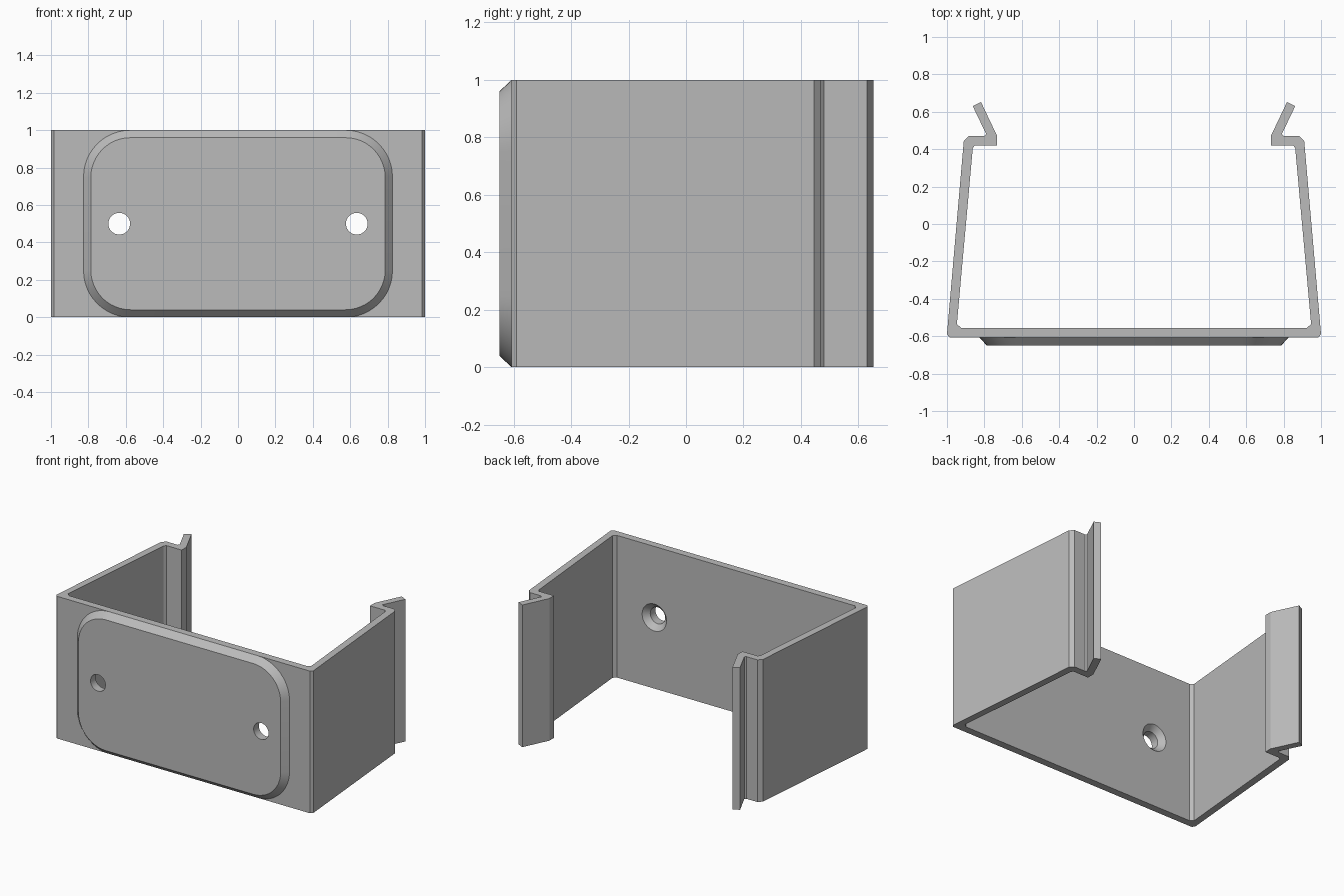
import bpy, bmesh
from math import sin, cos, pi, radians
from mathutils import Vector

cube = bpy.data.objects.get("Cube")
if cube:
    bpy.data.objects.remove(cube)

FRONT, INNER, FACE = -0.607, -0.555, -0.65
HOLE_X, HOLE_R = 0.635, 0.058

grey = bpy.data.materials.new("plain grey")
grey.use_nodes = True
grey.diffuse_color = (0.5, 0.5, 0.5, 1)
grey.node_tree.nodes["Principled BSDF"].inputs["Base Color"].default_value = (0.5, 0.5, 0.5, 1)


def loft(name, rings):
    """Closed solid through rings of equal point count, capped at both ends."""
    bm = bmesh.new()
    loops = [[bm.verts.new(p) for p in ring] for ring in rings]
    n = len(loops[0])
    for a, b in zip(loops, loops[1:]):
        for i in range(n):
            j = (i + 1) % n
            bm.faces.new((a[i], a[j], b[j], b[i]))
    bm.faces.new(loops[0][::-1])
    bm.faces.new(loops[-1])
    bmesh.ops.recalc_face_normals(bm, faces=bm.faces)
    mesh = bpy.data.meshes.new(name)
    bm.to_mesh(mesh)
    bm.free()
    mesh.materials.append(grey)
    obj = bpy.data.objects.new(name, mesh)
    bpy.context.collection.objects.link(obj)
    return obj


def rounded_rect(half_w, half_h, radius, y, steps=12):
    """Rounded rectangle in the xz plane, centred at z = 0.5."""
    pts = []
    for k, (sx, sz) in enumerate([(1, 1), (-1, 1), (-1, -1), (1, -1)]):
        for i in range(steps + 1):
            a = pi / 2 * (k + i / steps)
            pts.append(Vector((sx * (half_w - radius) + radius * cos(a), y,
                               0.5 + sz * (half_h - radius) + radius * sin(a))))
    return pts


def circle(x, y, r, n=40):
    return [(x + r * cos(2 * pi * i / n), y, 0.5 + r * sin(2 * pi * i / n)) for i in range(n)]


def activate(obj):
    bpy.ops.object.select_all(action='DESELECT')
    obj.select_set(True)
    bpy.context.view_layer.objects.active = obj


# Clip body: half outline in plan, mirrored and extruded upward
half = [
    (0.985, FRONT), (1.0, -0.59),                      # front corner
    (0.91, 0.445), (0.885, 0.47),                      # outer wall and shoulder
    (0.80, 0.47), (0.79, 0.48),
    (0.862, 0.63), (0.818, 0.652),                     # flared tip
    (0.733, 0.473), (0.733, 0.42),                     # hook
    (0.872, 0.42), (0.862, 0.405),
    (0.947, -0.535), (0.925, INNER),                   # inner wall and corner
]
half[10] = (0.852, 0.42)
outline = half + [(-x, y) for x, y in reversed(half)]
body = loft("clip_body", [[(x, y, z) for x, y in outline] for z in (0, 1)])

# Raised front pad with bevelled rim
pad = loft("front_pad", [rounded_rect(0.826, 0.5, 0.25, FRONT),
                         rounded_rect(0.787, 0.46, 0.212, FACE)])

# Countersunk screw holes
for side in (-1, 1):
    x = side * HOLE_X
    cutter = loft("screw_hole_cutter", [
        circle(x, FACE - 0.1, HOLE_R), circle(x, INNER - 0.037, HOLE_R),
        circle(x, INNER, 0.095), circle(x, INNER + 0.05, 0.095)])
    cutter.hide_render = True
    for part in (body, pad):
        mod = part.modifiers.new("screw_hole", 'BOOLEAN')
        mod.operation = 'DIFFERENCE'
        mod.solver = 'EXACT'
        mod.object = cutter
        activate(part)
        bpy.ops.object.modifier_apply(modifier=mod.name)
    bpy.data.objects.remove(cutter)

# Smooth only the curved rim and hole walls
for part in (body, pad):
    activate(part)
    bpy.ops.object.shade_smooth_by_angle(angle=radians(20))
